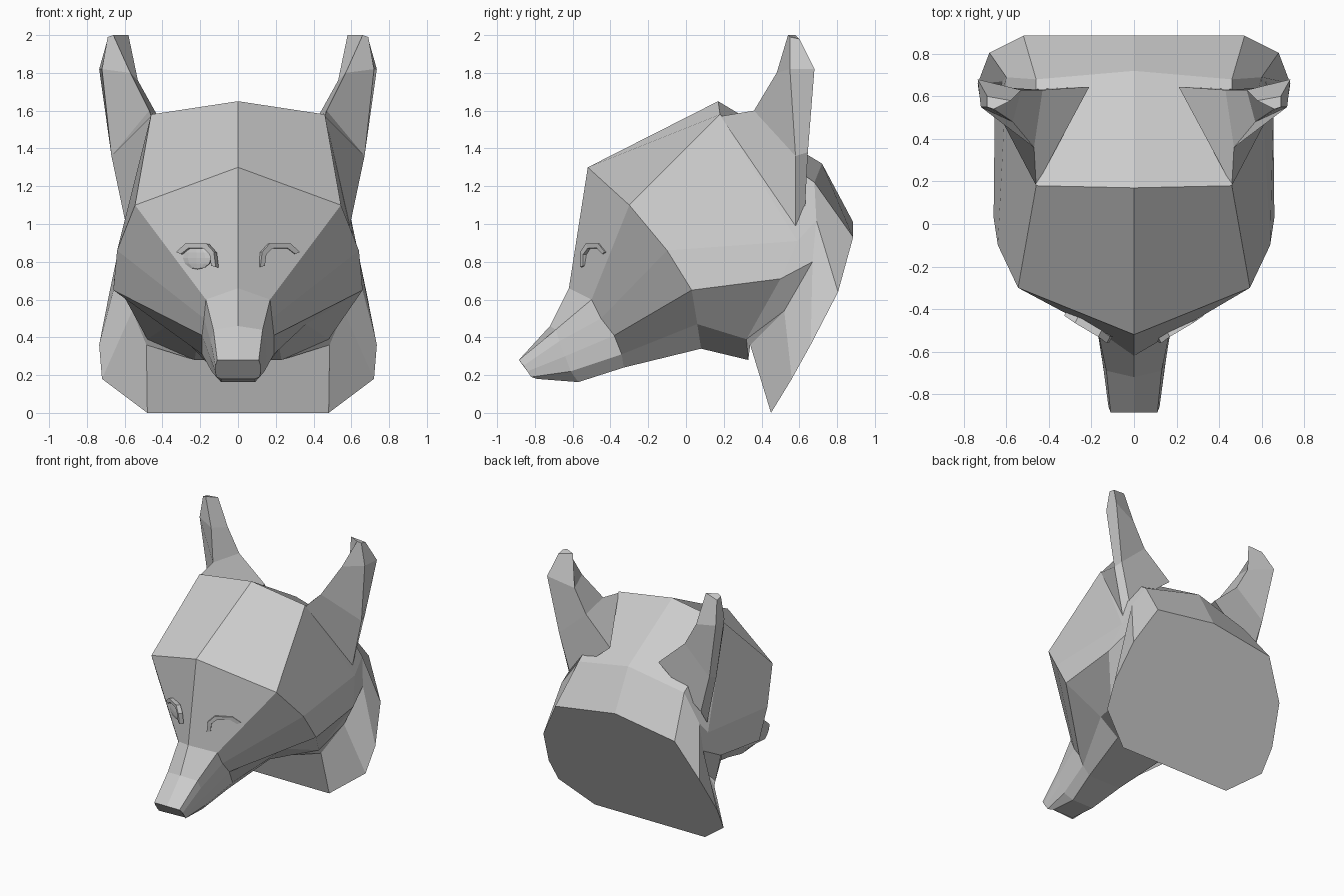
import bpy, bmesh
from mathutils import Vector

if "Cube" in bpy.data.objects:
    bpy.data.objects.remove(bpy.data.objects["Cube"])


def finish(name, bm, mirrored=False):
    bmesh.ops.recalc_face_normals(bm, faces=bm.faces)
    mesh = bpy.data.meshes.new(name)
    bm.to_mesh(mesh)
    bm.free()
    obj = bpy.data.objects.new(name, mesh)
    bpy.context.collection.objects.link(obj)
    if mirrored:
        obj.modifiers.new("mirror", 'MIRROR').use_axis[0] = True


def loft(name, rings, symmetric):
    """Skin a list of rings. Symmetric: half rings (top to bottom, +x side)
    are completed across x; otherwise the whole part is mirrored."""
    bm = bmesh.new()
    loops = []
    for ring in rings:
        pts = [Vector(p) for p in ring]
        if symmetric:
            pts += [Vector((-p.x, p.y, p.z)) for p in reversed(pts) if p.x > 0.001]
        loops.append([bm.verts.new(p) for p in pts])
    n = len(loops[0])
    for a, b in zip(loops, loops[1:]):
        for i in range(n):
            j = (i + 1) % n
            bm.faces.new((a[i], a[j], b[j], b[i]))
    bm.faces.new(loops[0])
    bm.faces.new(loops[-1])
    finish(name, bm, not symmetric)


# muzzle: nose, middle and bridge sections
muzzle = [
    [(0, -.885, .28), (.11, -.885, .28), (.12, -.86, .25),
     (.12, -.84, .22), (.115, -.82, .19), (.09, -.79, .18)],
    [(0, -.72, .46), (.13, -.69, .44), (.145, -.67, .38),
     (.15, -.64, .30), (.14, -.61, .22), (.09, -.57, .163)],
    [(0, -.62, .66), (.17, -.5, .60), (.18, -.45, .5),
     (.19, -.38, .41), (.19, -.34, .31), (.14, -.33, .24)]]

# skull: brow and crown sections
skull = [
    [(0, -.52, 1.30), (.545, -.30, 1.10), (.64, -.1, .86),
     (.66, .03, .65), (.36, .06, .47), (.22, .08, .34)],
    [(0, .17, 1.65), (.46, .18, 1.58), (.605, .59, .91),
     (.655, .5, .71), (.48, .32, .39), (.23, .33, .28)]]

# neck: narrow collar flaring to the slanted flat back
neck = [
    [(0, .72, 1.32), (.46, .68, 1.22), (.60, .69, 1.02),
     (.62, .67, .80), (.56, .52, .54), (.485, .34, .36)],
    [(0, .885, 1.01), (.52, .885, .93), (.68, .805, .64),
     (.735, .66, .36), (.72, .56, .18), (.48, .45, 0)]]
loft("head", muzzle + skull + neck, True)

# ears: wide base narrowing to a blunt tip with a sharp front rim
loft("ears", [
    [(.46, .18, 1.57), (.59, .58, .98), (.57, .63, 1.08), (.21, .645, 1.38)],
    [(.47, .36, 1.60), (.67, .58, 1.36), (.655, .645, 1.38), (.43, .63, 1.58)],
    [(.57, .48, 1.80), (.72, .55, 1.82), (.735, .68, 1.82), (.53, .63, 1.76)],
    [(.66, .54, 2.0), (.69, .55, 1.99), (.69, .60, 1.98), (.58, .58, 2.0)],
], False)

# eyelids: thin angular strips arching over the eyes
lid_path = [(.11, -.545, .77), (.12, -.545, .85), (.16, -.515, .895),
            (.27, -.45, .895), (.32, -.415, .85)]
out = Vector((.45, -.85, .1)) * .018
mid = Vector((.21, -.48, .80))
lid_rings = []
for p in map(Vector, lid_path):
    inward = (mid - p).normalized() * .03
    lid_rings.append([p - out, p + out, p + out + inward, p - out + inward])
loft("eyelids", lid_rings, False)

# eyes: flattened low-sided balls set in the face
bm = bmesh.new()
bmesh.ops.create_uvsphere(bm, u_segments=10, v_segments=6, radius=1)
side, depth, up = Vector((.87, .5, 0)), Vector((.5, -.87, 0)), Vector((0, 0, 1))
for v in bm.verts:
    c = v.co.copy()
    v.co = (Vector((.215, -.475, .82)) + side * c.x * .09
            + depth * c.y * .012 + up * c.z * .06)
finish("eyes", bm, True)
